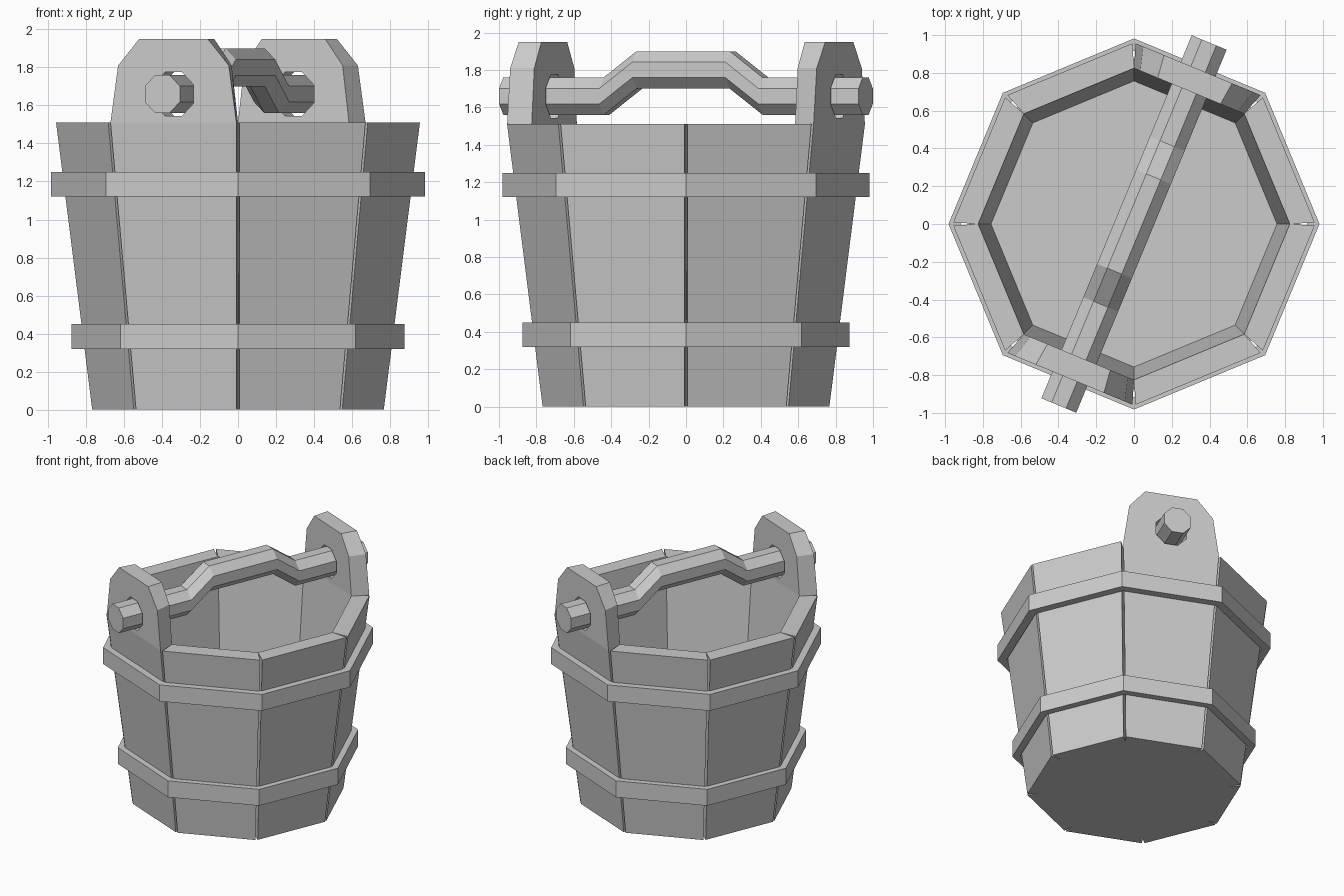
import bpy, bmesh, math
from mathutils import Matrix, Vector

if "Cube" in bpy.data.objects:
    bpy.data.objects.remove(bpy.data.objects["Cube"])

C, S = math.cos(math.pi / 8), math.sin(math.pi / 8)


def loft(name, rings, angle=0.0, closed=False):
    """Skin a list of point rings; cap the ends unless the loft closes on itself."""
    bm = bmesh.new()
    vr = [[bm.verts.new(p) for p in ring] for ring in rings]
    n = len(vr[0])
    pairs = list(zip(vr, vr[1:]))
    if closed:
        pairs.append((vr[-1], vr[0]))
    else:
        bm.faces.new(vr[0])
        bm.faces.new(vr[-1])
    for a, b in pairs:
        for i in range(n):
            j = (i + 1) % n
            bm.faces.new((a[i], a[j], b[j], b[i]))
    bmesh.ops.recalc_face_normals(bm, faces=bm.faces)
    bm.transform(Matrix.Rotation(angle, 4, 'Z'))
    me = bpy.data.meshes.new(name)
    bm.to_mesh(me)
    bm.free()
    ob = bpy.data.objects.new(name, me)
    bpy.context.collection.objects.link(ob)
    return ob


def octagon(r, z):
    return [(r * math.cos(i * math.pi / 4), r * math.sin(i * math.pi / 4), z) for i in range(8)]


def bar_ring(x, z, r):
    return [(x, r * math.cos((i + .5) * math.pi / 4), z + r * math.sin((i + .5) * math.pi / 4))
            for i in range(8)]


def section(z, ro, ri, wo, wi):
    """Trapezoid slice of a stave: outer/inner corner radius and half widths."""
    return [(ro * C, -wo, z), (ro * C, wo, z), (ri * C, wi, z), (ri * C, -wi, z)]


# Hole cutter along the handle axis
AXIS = math.radians(67.5)
cutter = loft("hole_cutter", [bar_ring(-1.2, 1.66, .125), bar_ring(1.2, 1.66, .125)], AXIS)
cutter.hide_render = True
cutter.hide_viewport = True
cutter.display_type = 'WIRE'

# Eight tapered staves with wedge gaps; two opposite ones rise into pierced ears
GAP = .009
for k in range(8):
    secs = [section(0, .77, .69, .77 * S - GAP, .69 * S),
            section(1.51, .96, .825, .96 * S - GAP, .825 * S)]
    ear = k in (1, 5)
    if ear:
        secs += [section(1.81, .96, .825, .315, .28),
                 section(1.95, .96, .825, .195, .18)]
    ob = loft("ear_stave" if ear else "stave", secs, math.radians(22.5 + 45 * k))
    if ear:
        m = ob.modifiers.new("hole", 'BOOLEAN')
        m.operation = 'DIFFERENCE'
        m.solver = 'EXACT'
        m.object = cutter

# Bucket floor
loft("bucket_floor", [octagon(.692, 0), octagon(.759, .75)])

# Two straight-sided hoops
for name, z0, z1, ri, ro in (("lower_hoop", .32, .45, .82, .875),
                             ("upper_hoop", 1.12, 1.25, .918, .982)):
    loft(name, [octagon(ri, z0), octagon(ro, z0), octagon(ro, z1), octagon(ri, z1)], closed=True)

# Bent octagonal handle bar through the ears
half = [(1.04, 1.66), (.46, 1.66), (.27, 1.80)]
path = [(-x, z) for x, z in half] + half[::-1]
loft("handle_bar", [bar_ring(x, z, .108) for x, z in path], AXIS)
